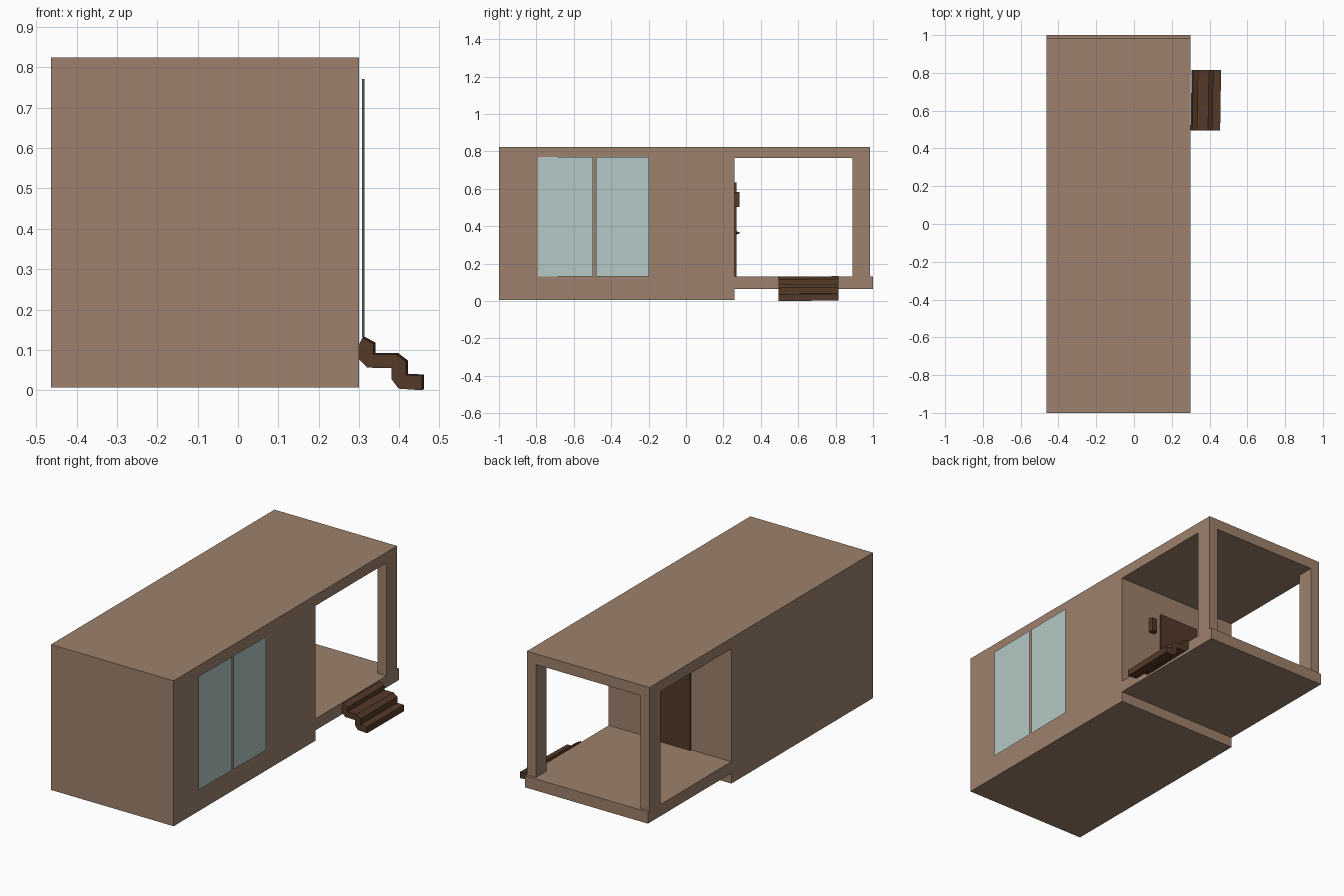
import bpy, bmesh, math

if "Cube" in bpy.data.objects:
    bpy.data.objects.remove(bpy.data.objects["Cube"])


def material(name, rgb):
    m = bpy.data.materials.new(name)
    m.diffuse_color = (*rgb, 1)
    m.use_nodes = True
    m.node_tree.nodes["Principled BSDF"].inputs["Base Color"].default_value = m.diffuse_color
    return m


WALL = material("tan_wall", (0.34, 0.22, 0.15))
WOOD = material("dark_wood", (0.09, 0.042, 0.021))
GLASS = material("pale_glass", (0.45, 0.58, 0.56))


def mesh_object(name, verts, faces, mat, fix_normals=True):
    me = bpy.data.meshes.new(name)
    me.from_pydata(verts, [], faces)
    if fix_normals:
        bm = bmesh.new()
        bm.from_mesh(me)
        bmesh.ops.recalc_face_normals(bm, faces=bm.faces)
        bm.to_mesh(me)
        bm.free()
    me.materials.append(mat)
    ob = bpy.data.objects.new(name, me)
    bpy.context.collection.objects.link(ob)
    return ob


def prism(name, profile, offset, mat):
    """Closed outline of 3D points swept along an offset."""
    n = len(profile)
    far = [tuple(a + b for a, b in zip(p, offset)) for p in profile]
    sides = [(i, (i + 1) % n, n + (i + 1) % n, n + i) for i in range(n)]
    caps = [tuple(range(n)), tuple(range(n, 2 * n))]
    return mesh_object(name, list(profile) + far, sides + caps, mat)


def box(name, x, y, z, mat):
    base = [(x[0], y[0], z[0]), (x[1], y[0], z[0]), (x[1], y[1], z[0]), (x[0], y[1], z[0])]
    return prism(name, base, (0, 0, z[1] - z[0]), mat)


def cut(target, x, y, z):
    cutter = box("cutter", x, y, z, WALL)
    cutter.hide_render = True
    mod = target.modifiers.new("cut", 'BOOLEAN')
    mod.operation = 'DIFFERENCE'
    mod.solver = 'EXACT'
    mod.object = cutter
    bpy.context.view_layer.objects.active = target
    bpy.ops.object.modifier_apply(modifier=mod.name)
    bpy.data.objects.remove(cutter)


# cabin shell with an open porch at the back end
X0, X1, WY = -0.463, 0.30, 0.258
cabin = box("cabin", (X0, X1), (-1, 1), (0.007, 0.825), WALL)
cut(cabin, (-1, 1), (WY, 0.89), (0.13, 0.765))                    # side openings
cut(cabin, (X0 + 0.056, X1 - 0.056), (0.8, 1.2), (0.13, 0.765))   # back opening
cut(cabin, (-1, 1), (0.985, 1.2), (0.13, 1))                      # porch floor lip
cut(cabin, (-1, 1), (WY, 1.2), (-0.2, 0.065))                     # space under porch

# two window panes, thin sheets standing just off the wall
for name, ya, yb in (("window_front", -0.79, -0.498), ("window_back", -0.482, -0.197)):
    xa, xb = 0.307 + (ya + 0.79) * 0.01, 0.307 + (yb + 0.79) * 0.01
    mesh_object(name, [(xa, ya, 0.132), (xb, yb, 0.132), (xb, yb, 0.771), (xa, ya, 0.771)],
                [(0, 1, 2, 3)], GLASS, fix_normals=False)

# porch door, handle and wall lamp
box("door", (-0.213, 0.036), (WY - 0.004, 0.269), (0.13, 0.635), WOOD)
bm = bmesh.new()
bmesh.ops.create_cone(bm, cap_ends=True, segments=8, radius1=0.010, radius2=0.003, depth=0.02)
me = bpy.data.meshes.new("door_handle")
bm.to_mesh(me)
bm.free()
me.materials.append(WOOD)
handle = bpy.data.objects.new("door_handle", me)
handle.location = (0.015, 0.276, 0.365)
handle.rotation_euler = (-math.pi / 2, 0, 0)
bpy.context.collection.objects.link(handle)
box("lamp", (0.078, 0.112), (WY - 0.002, 0.285), (0.502, 0.582), WOOD)

# folded entry steps, slightly skewed
outline = [(0.30, 0.113), (0.308, 0.130), (0.336, 0.115), (0.336, 0.089), (0.392, 0.089),
           (0.416, 0.071), (0.416, 0.038), (0.456, 0.036), (0.456, 0.0), (0.398, 0.004),
           (0.380, 0.028), (0.380, 0.055), (0.320, 0.056), (0.30, 0.077)]
prism("steps", [(x, 0.495, z) for x, z in outline], (0.005, 0.32, 0.003), WOOD)
